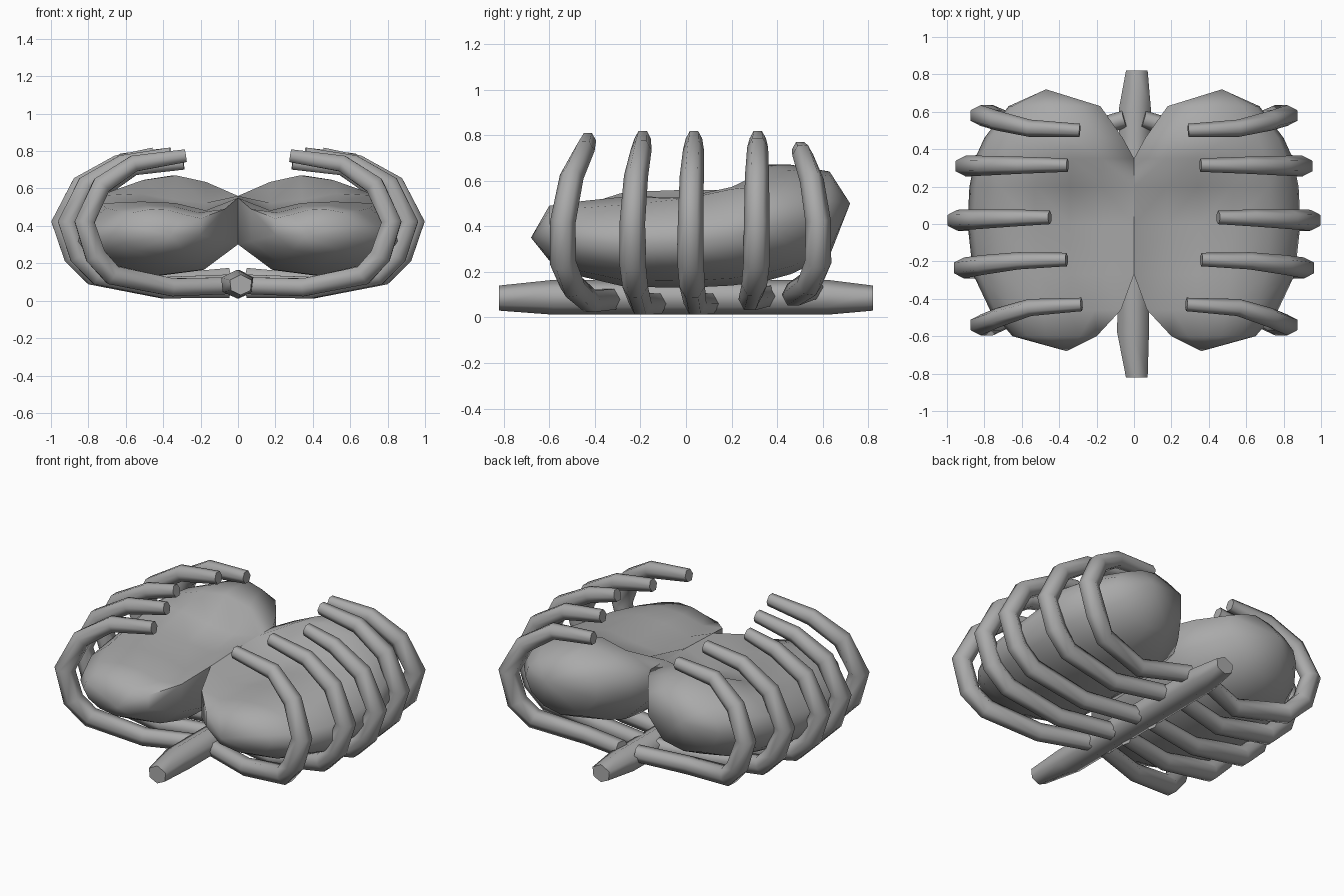
import bpy, bmesh, math
from mathutils import Vector

cube = bpy.data.objects.get("Cube")
if cube:
    bpy.data.objects.remove(cube, do_unlink=True)

# One plain grey for everything
grey = bpy.data.materials.new("plain_grey")
grey.use_nodes = True
grey.diffuse_color = (0.4, 0.4, 0.4, 1)
grey.node_tree.nodes["Principled BSDF"].inputs["Base Color"].default_value = (0.4, 0.4, 0.4, 1)


def loft(name, rings, smooth_angle, start=None, end=None):
    """Skin a list of closed rings; close each end with a point or a flat cap."""
    bm = bmesh.new()
    loops = [[bm.verts.new(p) for p in ring] for ring in rings]
    n = len(loops[0])
    for a, b in zip(loops, loops[1:]):
        for i in range(n):
            j = (i + 1) % n
            bm.faces.new((a[i], a[j], b[j], b[i]))
    for loop, tip in ((loops[0], start), (loops[-1], end)):
        if tip:
            apex = bm.verts.new(tip)
            for i in range(n):
                bm.faces.new((loop[i], loop[(i + 1) % n], apex))
        else:
            bm.faces.new(loop)
    bmesh.ops.recalc_face_normals(bm, faces=bm.faces)
    mesh = bpy.data.meshes.new(name)
    bm.to_mesh(mesh)
    bm.free()
    mesh.materials.append(grey)
    obj = bpy.data.objects.new(name, mesh)
    bpy.context.collection.objects.link(obj)
    bpy.ops.object.select_all(action='DESELECT')
    obj.select_set(True)
    bpy.context.view_layer.objects.active = obj
    bpy.ops.object.shade_smooth_by_angle(angle=math.radians(smooth_angle))
    return obj


def tube(name, path, radii, sides=6):
    """Mitred tube along a path of points."""
    path = [Vector(p) for p in path]
    rings = []
    for i, p in enumerate(path):
        before = (p - path[i - 1]).normalized() if i else None
        after = (path[i + 1] - p).normalized() if i < len(path) - 1 else None
        tangent = ((before or after) + (after or before)).normalized()
        side = Vector((0, 1, 0))
        side = (side - tangent * side.dot(tangent)).normalized()
        up = tangent.cross(side)
        ring = []
        for k in range(sides):
            a = math.tau * k / sides
            ring.append(p + radii[i] * (side * math.cos(a) + up * math.sin(a) * 1.1))
        rings.append(ring)
    return loft(name, rings, 65)


# Spine: tapered six-sided bar with a slight shift at the tips
spine_rings = []
for x, y, half, low, high in ((0.015, -0.82, 0.058, 0.03, 0.14), (-0.005, -0.58, 0.085, 0.012, 0.165),
                              (0.005, 0.62, 0.085, 0.012, 0.165), (0.015, 0.82, 0.058, 0.03, 0.14)):
    mid, h = (low + high) / 2, (high - low) / 2
    spine_rings.append([(x + half * s, y, mid + h * t) for s, t in
                        ((0, 1), (-1, 0.45), (-0.9, -0.55), (0, -1), (0.9, -0.55), (1, 0.45))])
loft("spine", spine_rings, 75)

# Rib arc: x as a share of the reach, and z
ARC = ((0.43, 0.06), (0.82, 0.135), (0.93, 0.24), (1.0, 0.42), (0.89, 0.62), (0.68, 0.735))
RADII = (0.047, 0.05, 0.056, 0.058, 0.056, 0.053, 0.046, 0.036)
# reach, tip x, tip z, lift at the spine, y at: spine, underside, side, tip
RIBS = ((0.82, 0.28, 0.775, 0.02, -0.33, -0.42, -0.54, -0.43),
        (0.91, 0.36, 0.785, 0.0, -0.13, -0.20, -0.235, -0.19),
        (0.945, 0.45, 0.785, 0.0, 0.10, 0.04, 0.02, 0.035),
        (0.90, 0.355, 0.785, 0.035, 0.35, 0.28, 0.31, 0.315),
        (0.82, 0.29, 0.735, 0.07, 0.56, 0.47, 0.58, 0.50))

# Lung top profiles from the seam outwards: domed front, dished middle, peaked rear
FRONT, DISH, REAR = (0.88, 0.98, 1.0, 0.91), (0.84, 0.88, 0.95, 0.93), (0.93, 1.0, 0.95, 0.82)
# y, inner x, outer x, bottom z, top z, seam z, top profile
STATIONS = ((-0.60, 0.20, 0.65, 0.25, 0.49, 0.44, FRONT), (-0.46, 0.07, 0.77, 0.18, 0.51, 0.49, FRONT),
            (-0.27, 0.0, 0.86, 0.135, 0.53, 0.55, FRONT), (0.0, 0.0, 0.89, 0.13, 0.55, 0.56, DISH),
            (0.2, 0.0, 0.88, 0.14, 0.595, 0.56, DISH), (0.35, 0.0, 0.85, 0.16, 0.67, 0.56, REAR),
            (0.46, 0.06, 0.80, 0.19, 0.67, 0.57, REAR), (0.63, 0.18, 0.67, 0.27, 0.64, 0.57, REAR))
# Across the top, then down and under the outside, as shares of width and height
TOP_SHARES = (0.2, 0.39, 0.6, 0.82)
UNDERSIDE = ((0.96, 0.66), (1.0, 0.46), (0.92, 0.24), (0.75, 0.07), (0.5, 0.0), (0.21, 0.08))

for sign, label in ((1, "left"), (-1, "right")):
    for number, (reach, tip_x, tip_z, lift, y0, y1, y2, y3) in enumerate(RIBS, 1):
        ys = (y1, y1 + 0.65 * (y2 - y1), y2, y2, y2 + 0.35 * (y3 - y2), y3 - 0.15 * (y3 - y2))
        path = [(0.05, y0, 0.06 + lift)]
        for (share, z), y in zip(ARC, ys):
            rise = lift * max(0, 1 - share)
            drop = (tip_z - 0.785) * max(0, z - 0.42) / 0.36
            path.append((share * reach, y, z + rise + drop))
        path.append((tip_x, y3, tip_z))
        tube(f"{label}_rib_{number}", [(sign * x, y, z) for x, y, z in path], RADII)

    rings = []
    for y, inner, outer, low, high, seam, top in STATIONS:
        ring = [(inner, y, low + 0.42 * (high - low)), (inner, y, seam)]
        section = (*zip(TOP_SHARES, top), *UNDERSIDE)
        ring += [(inner + u * (outer - inner), y, low + v * (high - low)) for u, v in section]
        rings.append([(sign * px, py, pz) for px, py, pz in ring])
    loft(f"{label}_lung", rings, 70, (sign * 0.36, -0.68, 0.35), (sign * 0.47, 0.72, 0.50))
